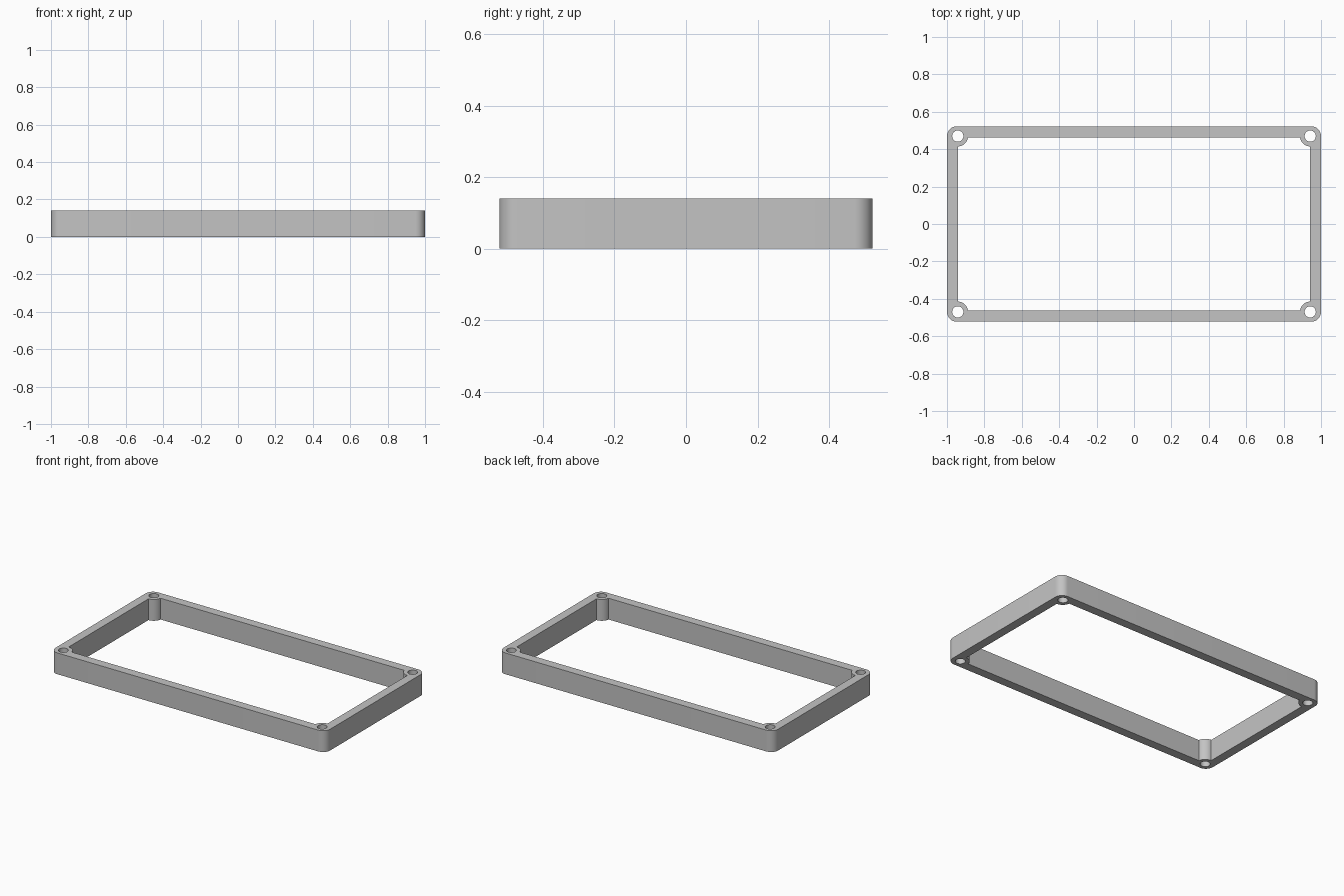
import bpy, bmesh, math

if "Cube" in bpy.data.objects:
    bpy.data.objects.remove(bpy.data.objects["Cube"])

HX, HY, HEIGHT = 1.0, 0.522, 0.14     # outer half sizes and height
IX, IY = 0.942, 0.463                 # inner half sizes
CORNER = 0.052                        # outer corner radius
PX, PY = 0.942, 0.47                  # screw hole centres
HOLE, BOSS = 0.03, 0.055              # hole and boss radii


def arc(cx, cy, r, a0, a1, n):
    return [(cx + r * math.cos(math.radians(a0 + (a1 - a0) * i / n)),
             cy + r * math.sin(math.radians(a0 + (a1 - a0) * i / n)))
            for i in range(n + 1)]


def four_corners(pts):
    """Mirror a counter-clockwise +x +y corner into a closed loop."""
    back = pts[::-1]
    return (pts + [(-x, y) for x, y in back]
            + [(-x, -y) for x, y in pts] + [(x, -y) for x, y in back])


# Outline, inner opening with corner bosses, and four screw holes
outer = four_corners(arc(HX - CORNER, HY - CORNER, CORNER, 0, 90, 12))
start = 180 + math.degrees(math.asin((PY - IY) / BOSS))
inner = four_corners(arc(PX, PY, BOSS, 270, start, 14))
loops = [outer, inner]
for sx in (-1, 1):
    for sy in (-1, 1):
        loops.append(arc(sx * PX, sy * PY, HOLE, 0, 360, 32)[:-1])

# Fill the flat profile and extrude it up
bm = bmesh.new()
edges = []
for loop in loops:
    vs = [bm.verts.new((x, y, 0)) for x, y in loop]
    edges += [bm.edges.new((vs[i - 1], vs[i])) for i in range(len(vs))]
bmesh.ops.triangle_fill(bm, edges=edges, use_beauty=True, normal=(0, 0, 1))
ext = bmesh.ops.extrude_face_region(bm, geom=bm.faces[:], use_keep_orig=True)
top = [g for g in ext["geom"] if isinstance(g, bmesh.types.BMVert)]
bmesh.ops.translate(bm, verts=top, vec=(0, 0, HEIGHT))
bmesh.ops.recalc_face_normals(bm, faces=bm.faces[:])

mesh = bpy.data.meshes.new("spacer_frame")
bm.to_mesh(mesh)
bm.free()
frame = bpy.data.objects.new("spacer_frame", mesh)
bpy.context.collection.objects.link(frame)

grey = bpy.data.materials.new("light grey")
grey.diffuse_color = (0.55, 0.55, 0.55, 1)
grey.use_nodes = True
grey.node_tree.nodes["Principled BSDF"].inputs["Base Color"].default_value = grey.diffuse_color
mesh.materials.append(grey)

# Smooth the round corners, bosses and holes
bpy.context.view_layer.objects.active = frame
frame.select_set(True)
bpy.ops.object.shade_smooth_by_angle(angle=math.radians(30))
